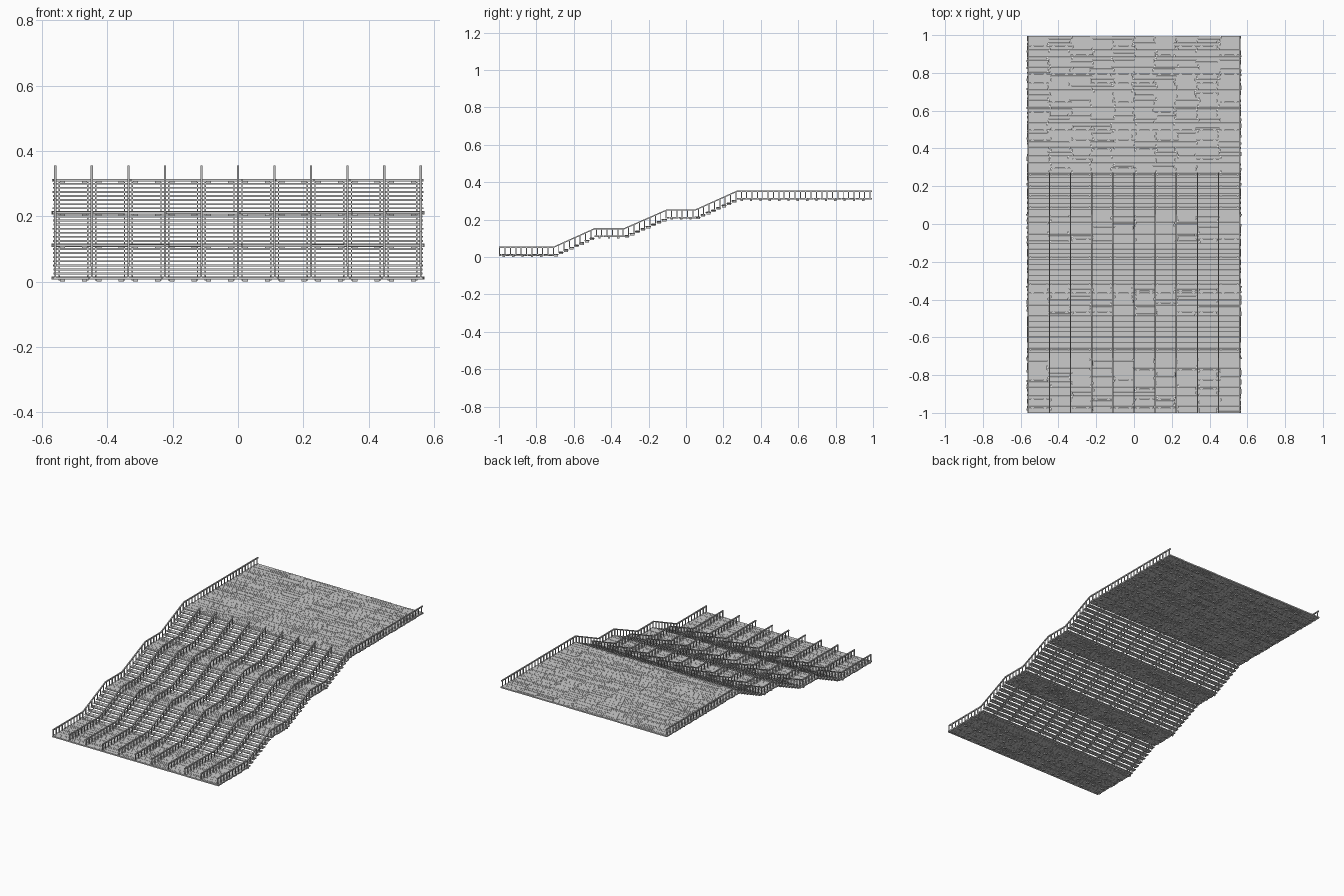
import bpy, bmesh, random
from mathutils import Matrix, Vector

if "Cube" in bpy.data.objects:
    bpy.data.objects.remove(bpy.data.objects["Cube"])

random.seed(4)
BAY = 0.112
RAIL_X = [i * BAY for i in range(-5, 6)]
EDGE = 0.564
STEPS = 8
# Walking-surface profile as (y, z): decks joined by three flights
PROFILE = [(-1, .015), (-.71, .015), (-.488, .115), (-.33, .115), (-.102, .215),
           (.05, .215), (.272, .315), (.995, .315)]


def box(bm, x0, x1, y0, y1, z0, z1):
    m = Matrix.Translation(((x0 + x1) / 2, (y0 + y1) / 2, (z0 + z1) / 2))
    bmesh.ops.create_cube(bm, size=1, matrix=m @ Matrix.Diagonal((x1 - x0, y1 - y0, z1 - z0, 1)))


def finish(bm, name):
    me = bpy.data.meshes.new(name)
    bm.to_mesh(me)
    bm.free()
    ob = bpy.data.objects.new(name, me)
    bpy.context.collection.objects.link(ob)
    return ob


def surface(y):
    for (a, za), (b, zb) in zip(PROFILE, PROFILE[1:]):
        if y <= b:
            return za + (zb - za) * (y - a) / (b - a)
    return PROFILE[-1][1]


def deck(name, y0, y1, z):
    # Rows of boards with staggered ends and slightly uneven widths
    bm = bmesh.new()
    rows = round((y1 - y0) / .0125)
    pitch = (y1 - y0) / rows
    for r in range(rows):
        ya = y0 + r * pitch
        cuts = [-EDGE - random.uniform(0, .006)]
        cuts += [x + random.uniform(-.012, .012) for x in RAIL_X[1:-1]]
        cuts.append(EDGE + random.uniform(0, .006))
        for a, b in zip(cuts, cuts[1:]):
            gap = random.choice((.0004, .0006, .0008, .002))
            dz = random.uniform(-.0008, 0)
            box(bm, a + .0006, b - .0006, ya, ya + pitch - gap, z - .008 + dz, z + dz)
    finish(bm, name)
    # Short cleats under the boards beside each rail line
    bm = bmesh.new()
    for x in RAIL_X:
        for dx in (-.022, .022):
            if abs(x + dx) < EDGE:
                for k in range(int((y1 - y0) / .05)):
                    y = y0 + .02 + k * .05
                    box(bm, x + dx - .008, x + dx + .008, y, y + .012, z - .015, z - .007)
    finish(bm, name + "_cleats")


def flight(name, a, b):
    # Open treads, each from two boards, on small paired brackets
    treads, brackets = bmesh.new(), bmesh.new()
    run, rise = (b[0] - a[0]) / STEPS, (b[1] - a[1]) / STEPS
    for i in range(STEPS):
        y, z = a[0] + i * run, a[1] + i * rise
        for k in (0, 1):
            w = EDGE + random.uniform(0, .004)
            box(treads, -w, w, y + k * run / 2, y + (k + .95) * run / 2, z - .0055, z)
        for x in RAIL_X:
            for dx in (-.012, .012):
                if abs(x + dx) < EDGE:
                    box(brackets, x + dx - .002, x + dx + .002, y + .003, y + run - .003,
                        z - .012, z + .002)
    finish(treads, name + "_treads")
    finish(brackets, name + "_brackets")
    # Heavier edge beam where the flight meets the lower deck
    bm = bmesh.new()
    box(bm, -.571, .571, a[0] - .005, a[0] + .003, a[1] - .009, a[1] + .001)
    finish(bm, name + "_edge_beam")


def handrail(bm, x, pts, w=.0032, h=.007, top=.04):
    # Rectangular bar swept along the profile
    rings = [[bm.verts.new((x + dx, y, z + top + dz))
              for dx, dz in ((-w, -h), (w, -h), (w, 0), (-w, 0))] for y, z in pts]
    for r, s in zip(rings, rings[1:]):
        for i in range(4):
            j = (i + 1) % 4
            bm.faces.new((r[i], r[j], s[j], s[i]))
    bm.faces.new(rings[0][::-1])
    bm.faces.new(rings[-1])


names = ("lower", "first_landing", "second_landing", "upper")
for n, i in zip(names, (0, 2, 4, 6)):
    deck(n + "_deck", PROFILE[i][0], PROFILE[i + 1][0], PROFILE[i][1])
for n, i in zip(("lower_flight", "middle_flight", "top_flight"), (1, 3, 5)):
    flight(n, PROFILE[i], PROFILE[i + 1])

# Railings: inner ones stop at the upper deck, outer ones run its full length
rails, posts = bmesh.new(), bmesh.new()
for x in RAIL_X:
    outer = abs(x) > .55
    pts = PROFILE if outer else PROFILE[:7]
    handrail(rails, x, pts)
    y = -.996
    while y < pts[-1][0] - .002:
        z = surface(y)
        box(posts, x - .0024, x + .0024, y - .0026, y + .0026, z - .008, z + .036)
        y += .0287
for bm, n in ((rails, "handrails"), (posts, "balusters")):
    bmesh.ops.recalc_face_normals(bm, faces=bm.faces)
    finish(bm, n)
